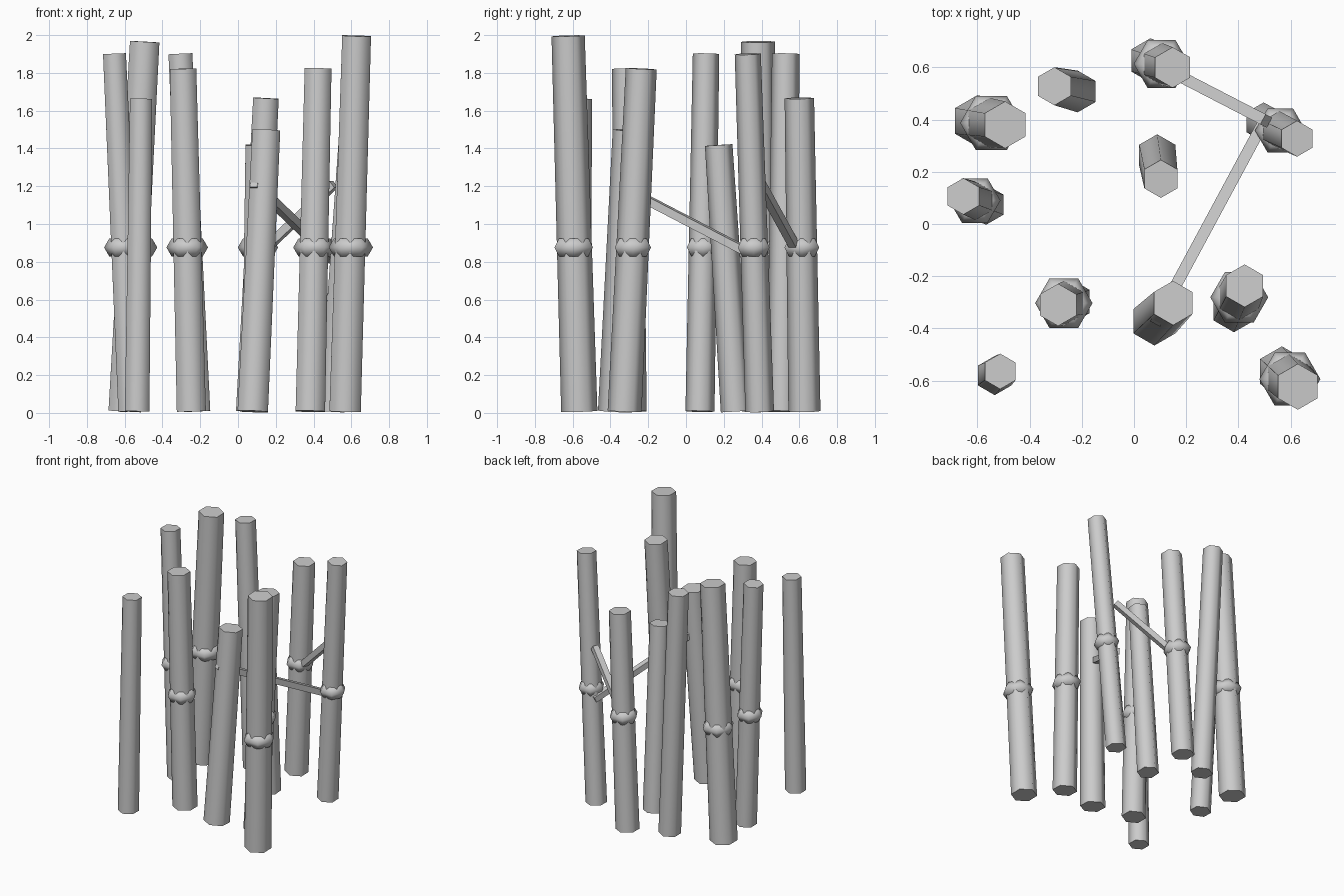
import bpy, bmesh
from mathutils import Vector, Matrix

if "Cube" in bpy.data.objects:
    bpy.data.objects.remove(bpy.data.objects["Cube"])

Z0 = 0.008


def make_object(name, bm):
    mesh = bpy.data.meshes.new(name)
    bm.to_mesh(mesh)
    bm.free()
    ob = bpy.data.objects.new(name, mesh)
    bpy.context.collection.objects.link(ob)
    return ob


def stalk(name, bottom, top, r0, r1):
    """Leaning, tapered six-sided stalk with smooth sides and flat ends."""
    a, b = Vector(bottom), Vector(top)
    d = b - a
    rot = Vector((0, 0, 1)).rotation_difference(d).to_matrix().to_4x4()
    bm = bmesh.new()
    bmesh.ops.create_cone(bm, cap_ends=True, segments=6, radius1=r0,
                          radius2=r1, depth=d.length)
    for f in bm.faces:
        f.smooth = len(f.verts) == 4
    bm.transform(Matrix.Translation((a + b) / 2) @ rot)
    make_object(name, bm)


def node_ring(name, x, y, outer):
    """Level six-sided swelling around a stalk."""
    minor = 0.054
    bpy.ops.mesh.primitive_torus_add(
        location=(x, y, 0.876), major_segments=6, minor_segments=6,
        major_radius=outer - minor, minor_radius=minor)
    ob = bpy.context.object
    ob.name = name
    bpy.ops.object.shade_smooth()


def brace(name, a, b, t=0.044):
    """Square bar from a to b, kept level across its width."""
    a, b = Vector(a), Vector(b)
    d = b - a
    side = d.cross(Vector((0, 0, 1))).normalized()
    w = d.normalized()
    rot = Matrix((side, w.cross(side), w)).transposed().to_4x4()
    bm = bmesh.new()
    bmesh.ops.create_cube(bm, size=1)
    bm.transform(Matrix.Translation((a + b) / 2) @ rot
                 @ Matrix.Diagonal((t, t, d.length, 1)))
    make_object(name, bm)


# Stalks: bottom x, y, top x, y, height, bottom radius, top radius, has ring
stalks = [
    (0.567, -0.565, 0.628, -0.624, 1.996, 0.096, 0.088, True),
    (0.497, 0.390, 0.625, 0.327, 1.900, 0.076, 0.069, True),
    (0.063, 0.627, 0.148, 0.600, 1.666, 0.085, 0.078, True),
    (-0.567, 0.074, -0.654, 0.106, 1.901, 0.077, 0.070, True),
    (-0.600, 0.395, -0.494, 0.380, 1.965, 0.099, 0.090, True),
    (-0.216, 0.508, -0.305, 0.528, 1.901, 0.080, 0.073, False),
    (0.089, 0.264, 0.103, 0.173, 1.418, 0.080, 0.073, False),
    (-0.247, -0.297, -0.291, -0.310, 1.822, 0.089, 0.081, True),
    (0.078, -0.373, 0.150, -0.303, 1.497, 0.093, 0.085, False),
    (-0.534, -0.581, -0.513, -0.565, 1.663, 0.075, 0.068, False),
    (0.383, -0.325, 0.424, -0.237, 1.822, 0.090, 0.082, True),
]
for i, (x0, y0, x1, y1, h, r0, r1, ring) in enumerate(stalks, 1):
    stalk(f"stalk_{i}", (x0, y0, Z0), (x1, y1, h), r0, r1)
    if ring:
        node_ring(f"node_ring_{i}", (x0 + x1) / 2, (y0 + y1) / 2,
                  (r0 + r1) / 2 + 0.025)

# Slanting side braces
brace("brace_back", (0.13, 0.59, 0.855), (0.507, 0.395, 1.21))
brace("brace_long", (0.085, -0.375, 1.215), (0.505, 0.405, 0.81))
